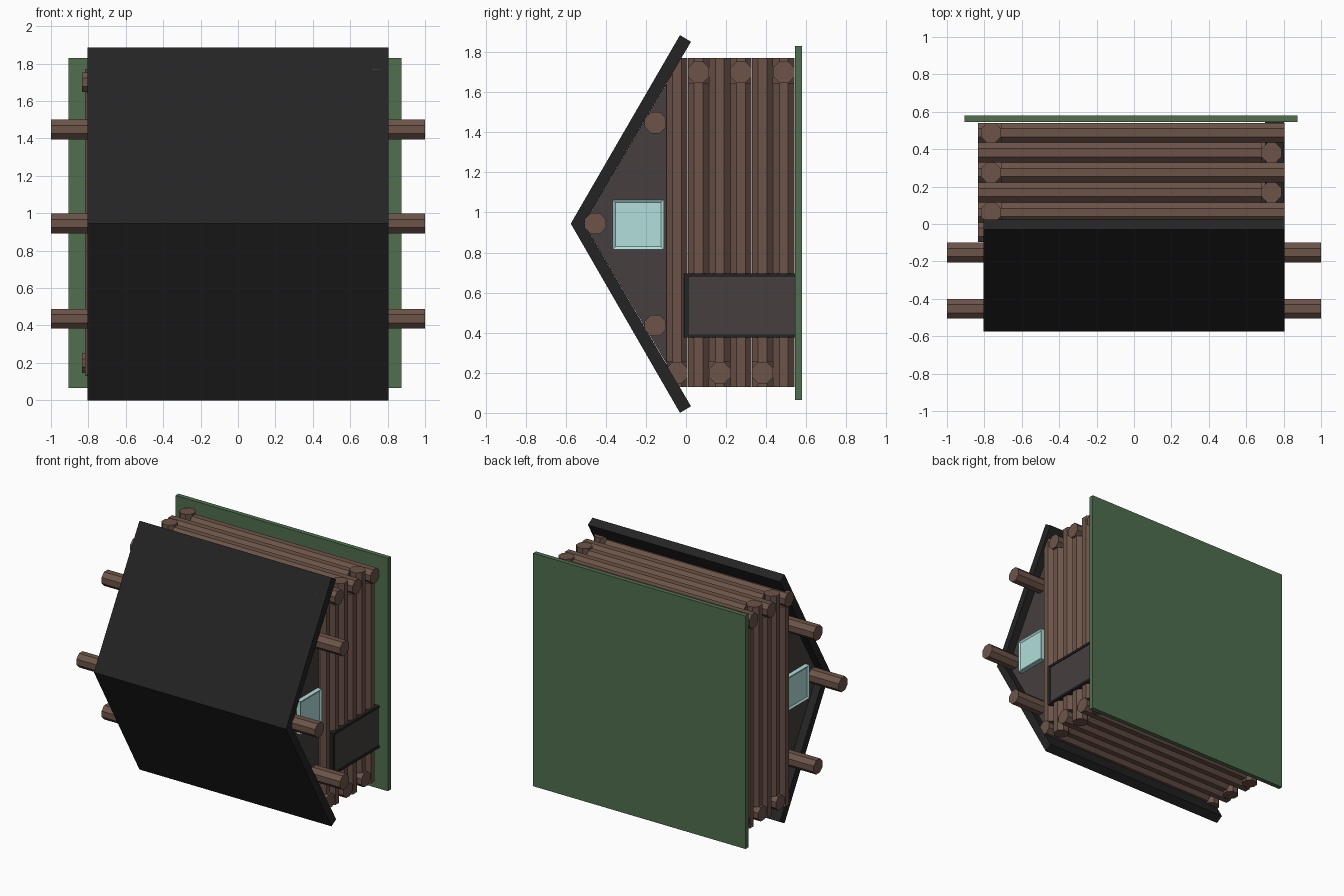
import bpy, bmesh, math
from mathutils import Matrix, Vector

if "Cube" in bpy.data.objects:
    bpy.data.objects.remove(bpy.data.objects["Cube"])

def lin(c):
    return c / 12.92 if c <= 0.04045 else ((c + 0.055) / 1.055) ** 2.4

def material(name, r, g, b):
    m = bpy.data.materials.new(name)
    m.diffuse_color = (lin(r / 255), lin(g / 255), lin(b / 255), 1)
    m.use_nodes = True
    m.node_tree.nodes["Principled BSDF"].inputs["Base Color"].default_value = m.diffuse_color
    return m

WOOD = material("bark_brown", 108, 84, 73)
ROOF = material("roof_black", 36, 36, 36)
WALL = material("plank_grey", 70, 62, 63)
GLASS = material("pale_glass", 178, 223, 219)
GRASS = material("grass_green", 80, 110, 79)

CX, CZ = -0.015, 0.95      # cabin centre
HALF, REACH, R = 0.75, 0.82, 0.053   # wall distance, log reach, log half width

def finish(bm, name, mat):
    bmesh.ops.recalc_face_normals(bm, faces=bm.faces)
    me = bpy.data.meshes.new(name)
    bm.to_mesh(me)
    bm.free()
    me.materials.append(mat)
    ob = bpy.data.objects.new(name, me)
    bpy.context.collection.objects.link(ob)
    return ob

def prism(name, pts, x0, x1, mat):
    """Extrude a (y, z) outline along x."""
    bm = bmesh.new()
    f = bm.faces.new([bm.verts.new((x0, y, z)) for y, z in pts])
    ext = bmesh.ops.extrude_face_region(bm, geom=[f])
    vs = [v for v in ext["geom"] if isinstance(v, bmesh.types.BMVert)]
    bmesh.ops.translate(bm, vec=(x1 - x0, 0, 0), verts=vs)
    return finish(bm, name, mat)

def box(name, x0, x1, y0, y1, z0, z1, mat):
    return prism(name, [(y0, z0), (y1, z0), (y1, z1), (y0, z1)], x0, x1, mat)

def log(name, a, b):
    """Eight-sided log from a to b with its flats facing the axes."""
    a, b = Vector(a), Vector(b)
    d = b - a
    turn = d.to_track_quat('Z', 'Y').to_matrix().to_4x4()
    m = Matrix.Translation((a + b) / 2) @ turn @ Matrix.Rotation(math.pi / 8, 4, 'Z')
    bm = bmesh.new()
    r = R / math.cos(math.pi / 8)
    bmesh.ops.create_cone(bm, cap_ends=True, segments=8, radius1=r, radius2=r,
                          depth=d.length, matrix=m)
    return finish(bm, name, WOOD)

# Ground slab
box("ground_slab", CX - 0.89, CX + 0.89, 0.545, 0.58, 0.065, 1.83, GRASS)

# Log walls: the overlap direction flips with every course
butt = HALF - R
for i in range(6):
    y = 0.488 - 0.1065 * i
    s = 1 if i % 2 == 0 else -1
    for k, side in enumerate(("upper", "lower")):
        t = 1 if k == 0 else -1
        z = CZ + t * HALF
        log(f"{side}_wall_log_{i}", (CX - s * t * butt, y, z), (CX + s * t * REACH, y, z))
    for side, t in (("right", 1), ("left", -1)):
        x = CX + t * HALF
        log(f"{side}_wall_log_{i}", (x, y, CZ + s * t * butt), (x, y, CZ - s * t * REACH))

# Roof: one bent slab
RZ = 0.9445
prism("roof", [(-0.03, 2 * RZ - 0.004), (-0.575, RZ), (-0.03, 0.0), (0.025, 0.033),
               (-0.51, RZ), (0.025, 2 * RZ - 0.037)], -0.805, 0.805, ROOF)

# Gable infill
prism("gable_wall", [(-0.51, RZ), (-0.06, RZ - 0.762), (-0.06, RZ + 0.762)],
      -0.745, 0.745, WALL)

# Purlins through the gables
for n, (y, z) in enumerate(((-0.153, 1.448), (-0.453, RZ), (-0.153, 0.436))):
    log(f"purlin_{n}", (-1, y, z), (1, y, z))

# Gable windows with a recessed pane
for side, t in (("right", 1), ("left", -1)):
    bm = bmesh.new()
    bmesh.ops.create_cube(bm, size=1, matrix=Matrix.Translation((t * 0.755, -0.238, 0.94))
                          @ Matrix.Diagonal((0.05, 0.255, 0.25, 1)))
    bm.normal_update()
    face = [f for f in bm.faces if f.normal.x * t > 0.9]
    bmesh.ops.inset_region(bm, faces=face, thickness=0.02)
    bmesh.ops.translate(bm, vec=(-t * 0.01, 0, 0), verts=face[0].verts)
    finish(bm, f"{side}_window", GLASS)

# Door panel and its frame
box("door", 0.70, 0.796, 0.01, 0.545, 0.39, 0.68, WALL)
prism("door_frame", [(0.545, 0.375), (-0.01, 0.375), (-0.01, 0.695), (0.545, 0.695),
                     (0.545, 0.678), (0.015, 0.678), (0.015, 0.392), (0.545, 0.392)],
      0.70, 0.803, ROOF)
